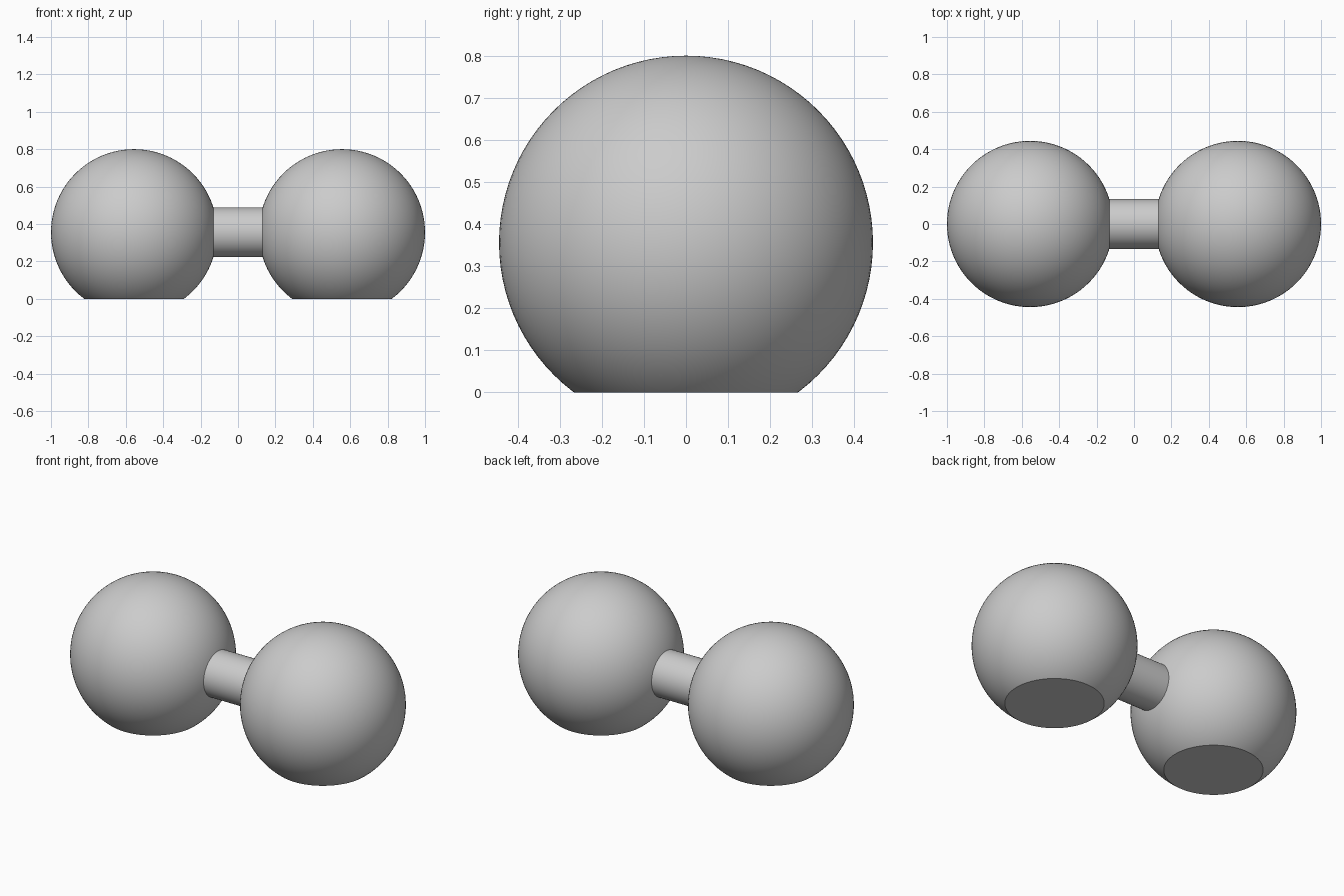
import bpy, bmesh, math
from mathutils import Matrix, Vector

cube = bpy.data.objects.get("Cube")
if cube:
    bpy.data.objects.remove(cube, do_unlink=True)

RADIUS = 0.4444              # weight radius
OFFSET = 1 - RADIUS          # weight centre from the middle
AXIS_Z = 0.8 - RADIUS        # height of the handle axis
HANDLE_RADIUS = 0.133

grey = bpy.data.materials.new("plain grey")
grey.use_nodes = True
colour = (0.6, 0.6, 0.6, 1)
grey.diffuse_color = colour
grey.node_tree.nodes["Principled BSDF"].inputs["Base Color"].default_value = colour


def finish(bm, name):
    bmesh.ops.recalc_face_normals(bm, faces=bm.faces)
    mesh = bpy.data.meshes.new(name)
    bm.to_mesh(mesh)
    bm.free()
    mesh.materials.append(grey)
    obj = bpy.data.objects.new(name, mesh)
    bpy.context.collection.objects.link(obj)
    bpy.ops.object.select_all(action="DESELECT")
    obj.select_set(True)
    bpy.context.view_layer.objects.active = obj
    bpy.ops.object.shade_smooth_by_angle(angle=math.radians(30))


# Ball weights, cut flat where they rest on the ground
for side, name in ((1, "left_weight"), (-1, "right_weight")):
    bm = bmesh.new()
    bmesh.ops.create_uvsphere(bm, u_segments=96, v_segments=48, radius=RADIUS,
                              matrix=Matrix.Translation((side * OFFSET, 0, AXIS_Z)))
    cut = bmesh.ops.bisect_plane(bm, geom=bm.verts[:] + bm.edges[:] + bm.faces[:],
                                 plane_co=Vector((0, 0, 0)), plane_no=Vector((0, 0, 1)),
                                 clear_inner=True)
    rim = [e for e in cut["geom_cut"] if isinstance(e, bmesh.types.BMEdge)]
    bmesh.ops.contextual_create(bm, geom=rim)
    finish(bm, name)

# Handle, running a little way into both weights
bm = bmesh.new()
bmesh.ops.create_cone(bm, cap_ends=True, segments=96, radius1=HANDLE_RADIUS,
                      radius2=HANDLE_RADIUS, depth=0.4,
                      matrix=Matrix.Translation((0, 0, AXIS_Z)) @ Matrix.Rotation(math.pi / 2, 4, "Y"))
finish(bm, "handle")
